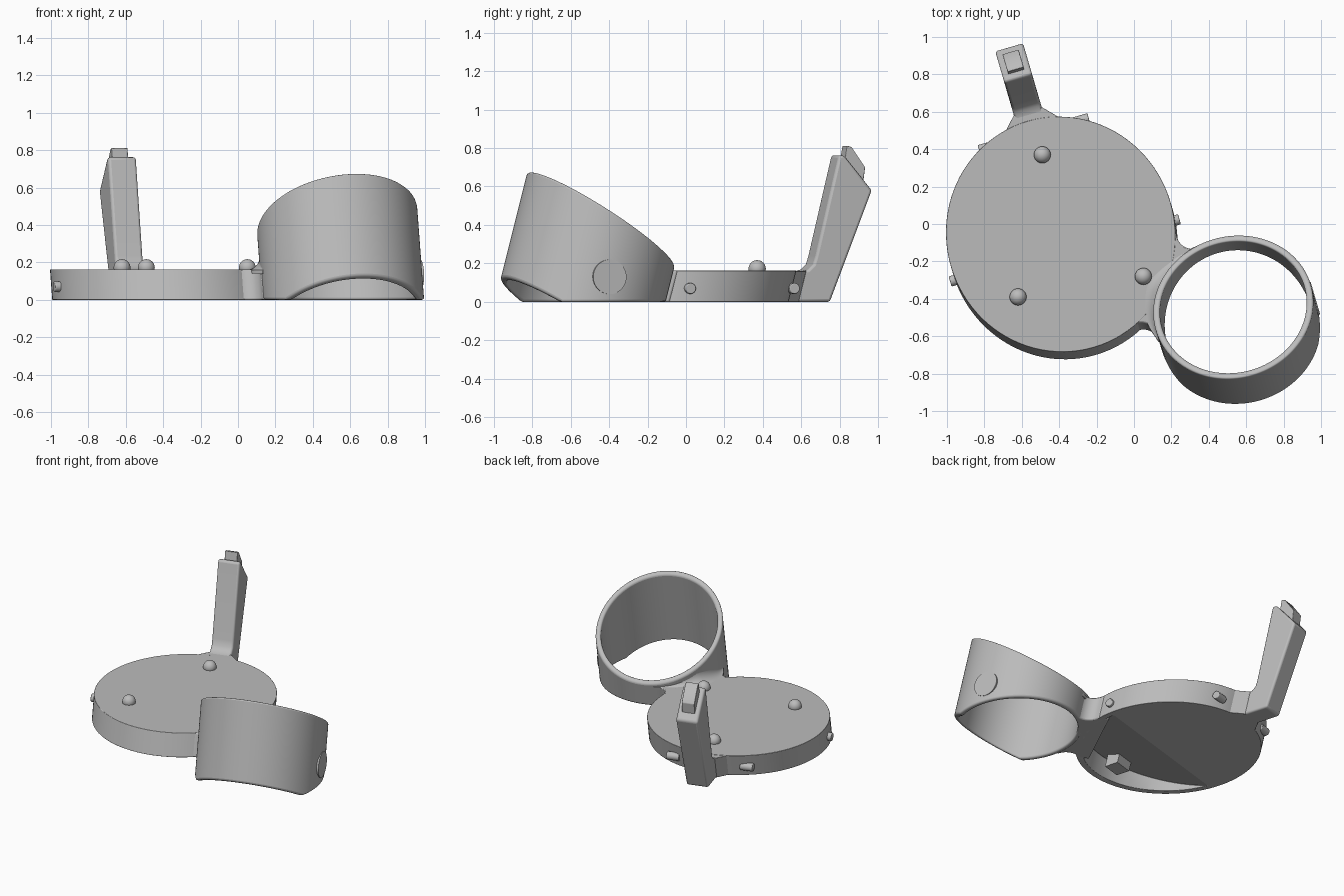
import bpy, bmesh
from math import sin, cos, pi, sqrt, atan2
from mathutils import Vector, Matrix

cube = bpy.data.objects.get("Cube")
if cube:
    bpy.data.objects.remove(cube, do_unlink=True)

grey = bpy.data.materials.new("plain_grey")
grey.use_nodes = True
grey.diffuse_color = (0.5, 0.5, 0.5, 1)
grey.node_tree.nodes["Principled BSDF"].inputs["Base Color"].default_value = (0.5, 0.5, 0.5, 1)

# Shared frame: everything leans back along LEAN; D points downhill, S sideways
D = Vector((0.28, -0.96, 0))
S = Vector((0.96, 0.28, 0))
LEAN = Vector((-0.075, 0.25, 1))
DISK, DISK_R = Vector((-0.38, -0.095, 0)), 0.612
RING, RING_R, HOLE_R = Vector((0.562, -0.55, 0)), 0.432, 0.396
ARM = Vector((-0.392, 0, 0))
PLATE_Z = 0.162


def finish(name, bm, bevel=0.0, segs=3):
    bmesh.ops.recalc_face_normals(bm, faces=bm.faces)
    me = bpy.data.meshes.new(name)
    bm.to_mesh(me)
    bm.free()
    me.materials.append(grey)
    ob = bpy.data.objects.new(name, me)
    bpy.context.collection.objects.link(ob)
    if bevel:
        mod = ob.modifiers.new("soft_edges", "BEVEL")
        mod.width, mod.segments = bevel, segs
        mod.limit_method, mod.angle_limit = "ANGLE", 0.7
    bpy.ops.object.select_all(action="DESELECT")
    ob.select_set(True)
    bpy.context.view_layer.objects.active = ob
    bpy.ops.object.shade_smooth_by_angle(angle=0.7)
    return ob


def extrude(points, offset):
    """Solid between a polygon and its copy moved by offset."""
    bm = bmesh.new()
    low = [bm.verts.new(p) for p in points]
    high = [bm.verts.new(p + offset) for p in points]
    bm.faces.new(low)
    bm.faces.new(high)
    n = len(low)
    for i in range(n):
        j = (i + 1) % n
        bm.faces.new((low[i], low[j], high[j], high[i]))
    return bm


def oval(centre, r, n=96):
    """Level slice of a leaning cylinder."""
    return [centre + S * r * cos(2 * pi * i / n) + D * r * 1.03 * sin(2 * pi * i / n)
            for i in range(n)]


def loft(rows, closed):
    bm = bmesh.new()
    grid = [[bm.verts.new(p) for p in row] for row in rows]
    n, m = len(grid), len(grid[0])
    for i in range(n if closed else n - 1):
        a, b = grid[i], grid[(i + 1) % n]
        for k in range(m):
            bm.faces.new((a[k], a[(k + 1) % m], b[(k + 1) % m], b[k]))
    if not closed:
        bm.faces.new(grid[0])
        bm.faces.new(grid[-1])
    return bm


def rod(name, centre, axis, r, length, bevel=0.0):
    bm = bmesh.new()
    rot = axis.to_track_quat("Z", "Y").to_matrix().to_4x4()
    bmesh.ops.create_cone(bm, cap_ends=True, segments=40, radius1=r, radius2=r,
                          depth=length, matrix=Matrix.Translation(centre) @ rot)
    return finish(name, bm, bevel)


# Base disk, hollowed underneath by a wedge with a sloping ceiling
disk = finish("base_disk", extrude(oval(DISK, DISK_R), LEAN * PLATE_Z))
bm = extrude(oval(DISK - LEAN * 0.1, 0.57), LEAN * 0.5)
slope = Vector((-0.26 * D.x, -0.26 * D.y, 1))
cut = bmesh.ops.bisect_plane(bm, geom=bm.verts[:] + bm.edges[:] + bm.faces[:],
                             plane_co=D * 0.045, plane_no=slope, clear_outer=True)
bmesh.ops.contextual_create(bm, geom=[e for e in cut["geom_cut"]
                                      if isinstance(e, bmesh.types.BMEdge)])
cutter = finish("cavity_cutter", bm)
cutter.hide_render = True
mod = disk.modifiers.new("cavity", "BOOLEAN")
mod.operation, mod.solver, mod.object = "DIFFERENCE", "EXACT", cutter
bpy.context.view_layer.objects.active = disk
bpy.ops.object.modifier_apply(modifier=mod.name)
bpy.data.objects.remove(cutter, do_unlink=True)
mod = disk.modifiers.new("soft_edges", "BEVEL")
mod.width, mod.segments, mod.limit_method, mod.angle_limit = 0.01, 2, "ANGLE", 0.9

# Block under the base ceiling
block = [Vector((-0.33, -0.57, 0.03)) + S * a * 0.07 + D * b * 0.05
         for a, b in ((-1, -1), (1, -1), (1, 1), (-1, 1))]
finish("cavity_block", extrude(block, LEAN * 0.11))


# Holder ring: leaning tube with slanted mouth and trimmed foot
def ring_top(u):
    return (0.048 + 0.66 * u) / 1.172


def ring_foot(u):
    return max(0, 0.64 * (u - 0.895) / 1.167)


rows = []
for po, pi_ in zip(oval(RING, RING_R, 128), oval(RING, HOLE_R, 128)):
    uo, ui = po.dot(D), pi_.dot(D)
    rows.append([po + LEAN * ring_foot(uo), po + LEAN * ring_top(uo),
                 pi_ + LEAN * ring_top(ui), pi_ + LEAN * ring_foot(ui)])
finish("holder_ring", loft(rows, True), 0.012)

# Web joining disk and ring, with rounded inside corners
fillet = 0.085
ra, rb = DISK_R * 1.01, RING_R * 1.01
gap = RING - DISK
dist = gap.length
along = gap.normalized()
across = Vector((-along.y, along.x, 0))
px = (dist ** 2 + (ra + fillet) ** 2 - (rb + fillet) ** 2) / (2 * dist)
py = sqrt((ra + fillet) ** 2 - px ** 2)
start, end = atan2(-py, -px), atan2(-py, dist - px)
arc = [(px + fillet * cos(start + (end - start) * i / 14),
        py + fillet * sin(start + (end - start) * i / 14)) for i in range(15)]
swing = atan2(py, dist - px)
inner = [(dist - (rb - 0.015) * cos(swing * k / 6), (rb - 0.015) * sin(swing * k / 6))
         for k in range(6, -7, -1)]
outline = [(px - 0.15, arc[0][1])] + arc + inner
outline += [(x, -y) for x, y in reversed(arc)] + [(px - 0.15, -arc[0][1])]
finish("ring_web", extrude([DISK + along * x + across * y for x, y in outline],
                           LEAN * (PLATE_Z - 0.001)), 0.008, 2)

# Concave sweep rising from the plate to the ring
rows = []
facing = atan2(-along.y, -along.x)
for i in range(25):
    k = i / 12 - 1
    t = facing + k * 0.72
    out = Vector((cos(t), sin(t), 0))
    top = ring_top((RING + out * RING_R).dot(D))
    f = max(0.004, min(0.1 * cos(k * pi / 2), top - PLATE_Z - 0.012))
    base = PLATE_Z - 0.002
    shape = [(-0.012, base - 0.02), (f, base - 0.02)]
    shape += [(f * (1 - sin(q * pi / 16)), base + f * (1 - cos(q * pi / 16))) for q in range(9)]
    shape += [(-0.012, base + f)]
    rows.append([RING + out * (RING_R + r) + LEAN * z for r, z in shape])
finish("ring_fillet", loft(rows, False))

# Round plug on the side of the ring
rod("ring_side_plug", RING + LEAN * 0.13 + S * (RING_R - 0.014), S, 0.09, 0.034)


# Upright arm: side profile given as distance outward and height
def arm_part(name, profile, width, bevel):
    pts = [ARM - D * v - S * width / 2 + Vector((0, 0, z)) for v, z in profile]
    return finish(name, extrude(pts, S * width), bevel)


arm_part("upright_arm", [(0.5, 0), (0.76, 0), (0.987, 0.58), (0.835, 0.762), (0.807, 0.762),
                         (0.682, 0.24), (0.668, 0.195), (0.64, 0.168), (0.6, 0.158),
                         (0.5, 0.156)], 0.155, 0.014)
arm_part("arm_tip_tab", [(0.84, 0.7), (0.86, 0.812), (0.885, 0.805), (0.958, 0.7),
                         (0.945, 0.6)], 0.09, 0.004)

# Flared neck between disk and arm
side = [(0.53 + 0.1 * sin(i * pi / 20), 0.077 + 0.095 * (1 - cos((10 - i) * pi / 20)))
        for i in range(11)]
neck = [(0.42, side[0][1])] + side
neck += [(v, -w) for v, w in reversed(neck)]
finish("arm_neck", extrude([ARM - D * v + S * w - LEAN * PLATE_Z + Vector((0, 0, PLATE_Z))
                            for v, w in neck], LEAN * (PLATE_Z - 0.002)), 0.006, 2)

# Domed studs on the plate
for i, (x, y) in enumerate(((-0.49, 0.37), (0.05, -0.28), (-0.62, -0.39))):
    bm = bmesh.new()
    bmesh.ops.create_uvsphere(bm, u_segments=32, v_segments=16, radius=0.045,
                              matrix=Matrix.Translation((x, y, 0.172)))
    finish("stud_%d" % (i + 1), bm)

# Pegs poking out of the rim, in line with each other
for i, (x, y, way) in enumerate(((0.2, 0.013, 1), (-0.94, -0.295, -1),
                                 (-0.285, 0.553, 1), (-0.785, 0.407, -1))):
    rod("rim_peg_%d" % (i + 1), Vector((x, y, 0.07)), S * way, 0.028, 0.09, 0.005)
